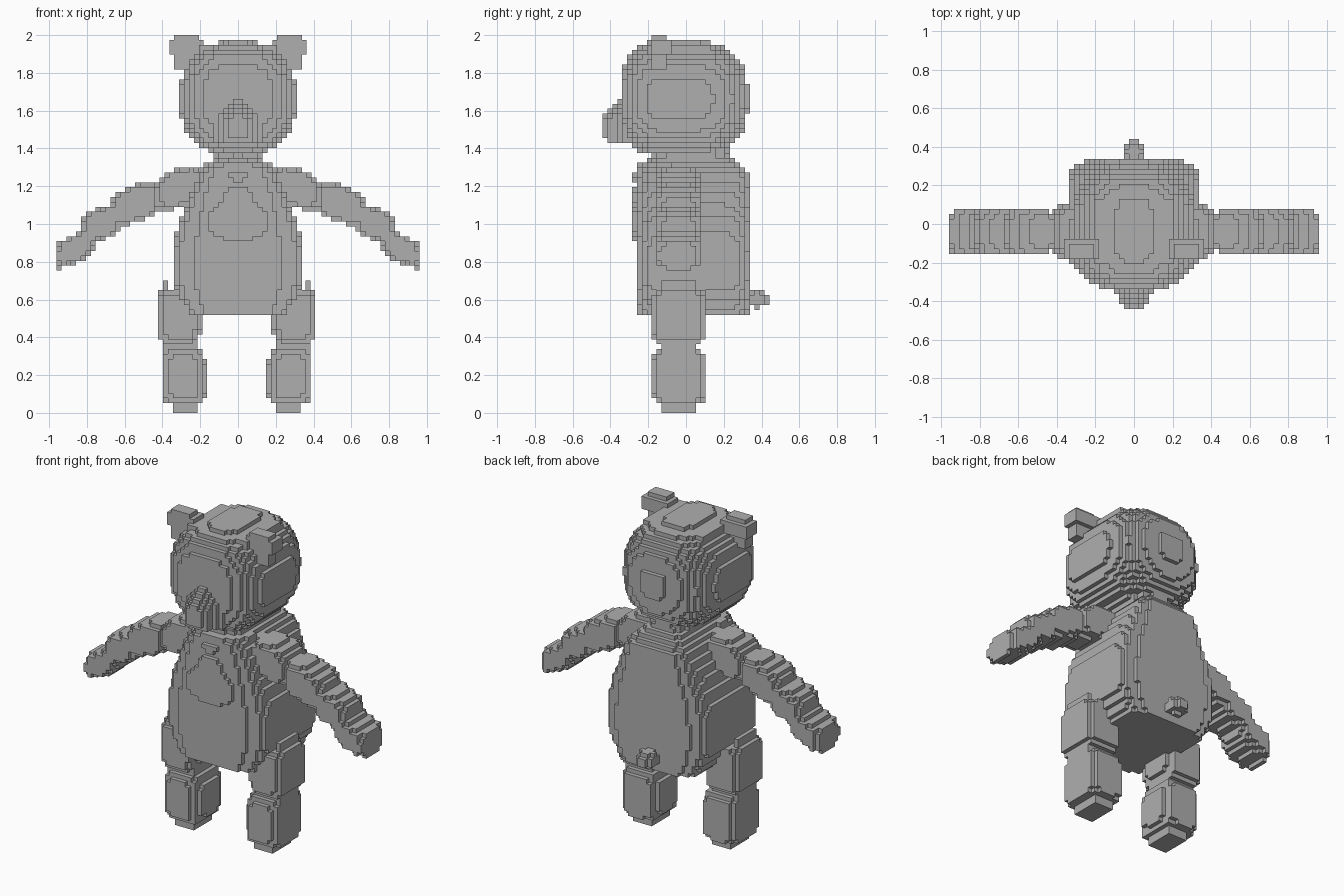
import bpy, bmesh, math
from mathutils import Vector

cube = bpy.data.objects.get("Cube")
if cube:
    bpy.data.objects.remove(cube)

H = 2 / 77  # edge of one small block

grey = bpy.data.materials.new("plain grey")
grey.use_nodes = True
grey.diffuse_color = (0.43, 0.43, 0.43, 1)
grey.node_tree.nodes["Principled BSDF"].inputs["Base Color"].default_value = grey.diffuse_color


def blob(c, r, p=3, slope=0):
    """Rounded box; slope tilts it along x. Returns (test, low corner, high corner)."""
    def test(x, y, z):
        dx = x - c[0]
        dz = z - c[2] - slope * dx
        return (abs(dx / r[0]) ** p + abs((y - c[1]) / r[1]) ** p + abs(dz / r[2]) ** p) <= 1
    rise = abs(slope) * r[0]
    size = Vector((r[0], r[1], r[2] + rise))
    return test, Vector(c) - size, Vector(c) + size


def block(lo, hi):
    def test(x, y, z):
        return all(a <= v <= b for a, v, b in zip(lo, (x, y, z), hi))
    return test, Vector(lo), Vector(hi)


def mirrored(shape, side):
    """Same shape moved to the other side of the body."""
    if side > 0:
        return shape
    test, lo, hi = shape
    return (lambda x, y, z: test(-x, y, z),
            Vector((-hi.x, lo.y, lo.z)), Vector((-lo.x, hi.y, hi.z)))


def build(name, *shapes):
    """Fill the shapes with small blocks and keep only the outer skin."""
    cells = set()
    for test, lo, hi in shapes:
        spans = [range(math.floor(a / H) - 1, math.ceil(b / H) + 1) for a, b in zip(lo, hi)]
        for i in spans[0]:
            for j in spans[1]:
                for k in spans[2]:
                    if k >= 0 and test((i + .5) * H, (j + .5) * H, (k + .5) * H):
                        cells.add((i, j, k))
    bm = bmesh.new()
    verts = {}

    def vert(key):
        if key not in verts:
            verts[key] = bm.verts.new([n * H for n in key])
        return verts[key]

    for cell in cells:
        for axis in range(3):
            for d in (0, 1):
                near = list(cell)
                near[axis] += 2 * d - 1
                if tuple(near) in cells:
                    continue
                ring = []
                for u, v in ((0, 0), (1, 0), (1, 1), (0, 1)):
                    key = list(cell)
                    key[axis] += d
                    key[(axis + 1) % 3] += u
                    key[(axis + 2) % 3] += v
                    ring.append(vert(tuple(key)))
                bm.faces.new(ring if d else ring[::-1])
    # merge the flat areas into large faces
    bmesh.ops.dissolve_limit(bm, angle_limit=0.02, verts=bm.verts[:], edges=bm.edges[:])
    mesh = bpy.data.meshes.new(name)
    bm.to_mesh(mesh)
    bm.free()
    mesh.materials.append(grey)
    obj = bpy.data.objects.new(name, mesh)
    bpy.context.collection.objects.link(obj)
    return obj


def lookup(table, z):
    for (z0, w0), (z1, w1) in zip(table, table[1:]):
        if z0 <= z <= z1:
            return w0 + (w1 - w0) * (z - z0) / (z1 - z0)
    return 0


# Torso: egg outline pushed through front to back, with stepped rims
half_width = [(.52, .25), (.6, .31), (.7, .35), (.85, .35), (1, .315), (1.1, .275),
              (1.2, .235), (1.27, .2), (1.32, .15), (1.37, .08)]
half_depth = [(.52, .295), (1.26, .295), (1.37, .2)]


def in_torso(x, y, z):
    w, d = lookup(half_width, z), lookup(half_depth, z)
    if not w:
        return False
    t = abs(y - .04) / d
    return t < 1 and abs(x) <= w * (1 - t ** 8) ** .25


build("torso", (in_torso, Vector((-.36, -.27, .52)), Vector((.36, .35, 1.38))),
      blob((0, -.12, 1.255), (.2, .155, .09), 2.5))
build("neck", blob((0, .03, 1.37), (.13, .2, .06)))


# Belly patch: raised teardrop
def in_patch(x, y, z):
    w = .16 * math.sqrt(max(0, 1 - ((z - 1.03) / .13) ** 2)) if z < 1.03 else .16 - (z - 1.03) * .7
    return abs(x) <= w and .9 < z < 1.19 and -.28 < y < -.22


build("belly_patch", (in_patch, Vector((-.17, -.29, .88)), Vector((.17, -.2, 1.2))))


# Head: flat round face, boxier back
def in_head(x, y, z):
    t = abs(y / .35) ** 5 if y < 0 else abs(y / .33) ** 3
    return abs(x / .31) ** 2.4 + abs((z - 1.665) / .305) ** 2.4 + t <= 1


build("head", (in_head, Vector((-.32, -.36, 1.34)), Vector((.32, .35, 1.98))),
      block((-.2, -.21, 1.84), (.2, .14, 1.95)),
      block((-.08, -.1, 1.9), (.08, .13, 1.98)))


# Muzzle: teardrop that steps inward towards the nose
def in_muzzle(x, y, z):
    s = (y + .47) / .14
    w = .035 + .08 * s
    top = 1.535 + .15 * s
    if not (-.44 < y < -.25 and 1.46 - .04 * min(s, 1) < z < top):
        return False
    return abs(x) <= w * min(1, 1.25 * (top - z) / (top - 1.5) + .2)


build("muzzle", (in_muzzle, Vector((-.2, -.46, 1.38)), Vector((.2, -.24, 1.8))))

build("tail", blob((0, .38, .605), (.05, .055, .05), 2.2))

# Limbs and ears, once per side
arm_parts = {
    "shoulder": blob((.31, -.04, 1.19), (.125, .125, .105), 3.5, -.25),
    "upper_arm": blob((.545, -.04, 1.105), (.13, .125, .1), 3.5, -.35),
    "forearm": blob((.725, -.04, 1.0), (.105, .125, .085), 3.5, -.35),
}
hand = [blob((.865, -.04, .87), (.108, .12, .08), 3.5, -.45)]
for y in (-.09, -.03):
    hand.append(block((.94, y, .77), (.97, y + .03, .86)))
thigh = [blob((.305, -.035, .51), (.112, .142, .15), 5),
         block((.34, -.125, .55), (.4, .055, .66)),
         block((.37, -.125, .6), (.395, .055, .69))]
shin = [blob((.28, -.035, .19), (.115, .142, .155), 4.5),
        block((.21, -.125, .25), (.39, .055, .4)),
        block((.21, -.125, 0), (.345, .055, .1))]
ear = [block((.205, -.19, 1.87), (.335, -.11, 2)),
       block((.19, -.18, 1.89), (.36, -.09, 1.97)),
       block((.25, -.17, 1.82), (.34, -.1, 1.9))]

for side, word in ((1, "left"), (-1, "right")):
    for name, shape in arm_parts.items():
        build(f"{word}_{name}", mirrored(shape, side))
    for name, shapes in (("hand", hand), ("thigh", thigh), ("shin", shin), ("ear", ear)):
        obj = build(f"{word}_{name}", *[mirrored(s, side) for s in shapes])
        if name in ("thigh", "shin"):
            obj.location.x = -.007
